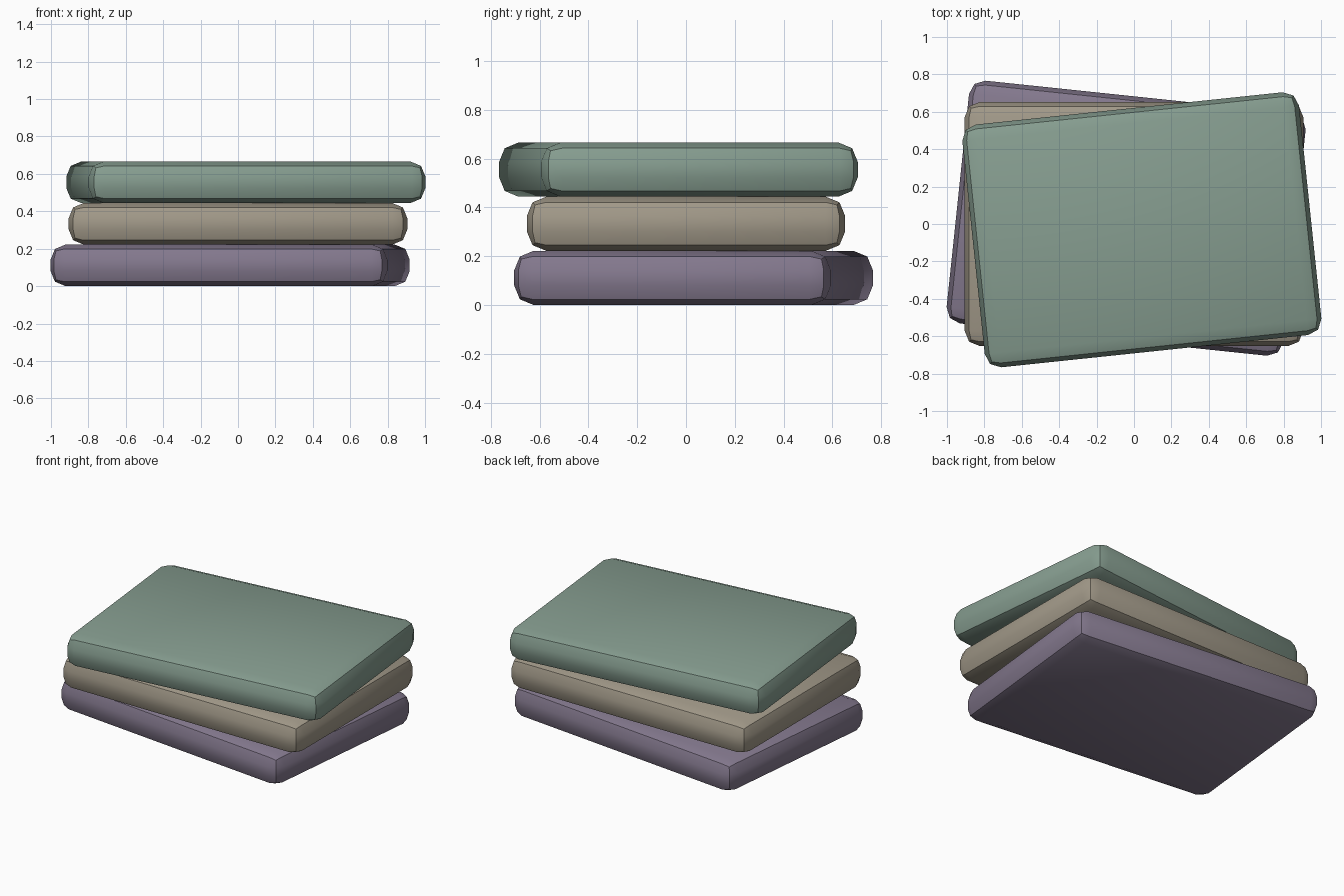
import bpy
from math import radians

if "Cube" in bpy.data.objects:
    bpy.data.objects.remove(bpy.data.objects["Cube"])

SIZE = (1.81, 1.305, 0.222)


def slab(name, level, x, y, turn, colour):
    # Box with rounded edges and corners
    bpy.ops.mesh.primitive_cube_add(size=1, location=(x, y, SIZE[2] * (level + 0.5)))
    ob = bpy.context.object
    ob.name = name
    ob.scale = SIZE
    bpy.ops.object.transform_apply(location=False, rotation=False, scale=True)
    bevel = ob.modifiers.new("rounding", 'BEVEL')
    bevel.width = 0.08
    bevel.segments = 2
    bpy.ops.object.modifier_apply(modifier=bevel.name)
    bpy.ops.object.shade_smooth_by_angle(angle=radians(30))
    ob.rotation_euler.z = radians(turn)
    mat = bpy.data.materials.new(name + "_colour")
    mat.diffuse_color = (*colour, 1)
    mat.use_nodes = True
    mat.node_tree.nodes["Principled BSDF"].inputs["Base Color"].default_value = mat.diffuse_color
    ob.data.materials.append(mat)


# Three stacked slabs, each turned a little further
slab("bottom_cushion", 0, -0.042, 0.031, -6, (0.23, 0.19, 0.27))
slab("middle_cushion", 1, 0, 0, 0, (0.36, 0.32, 0.25))
slab("top_cushion", 2, 0.042, -0.031, 6, (0.24, 0.34, 0.28))
